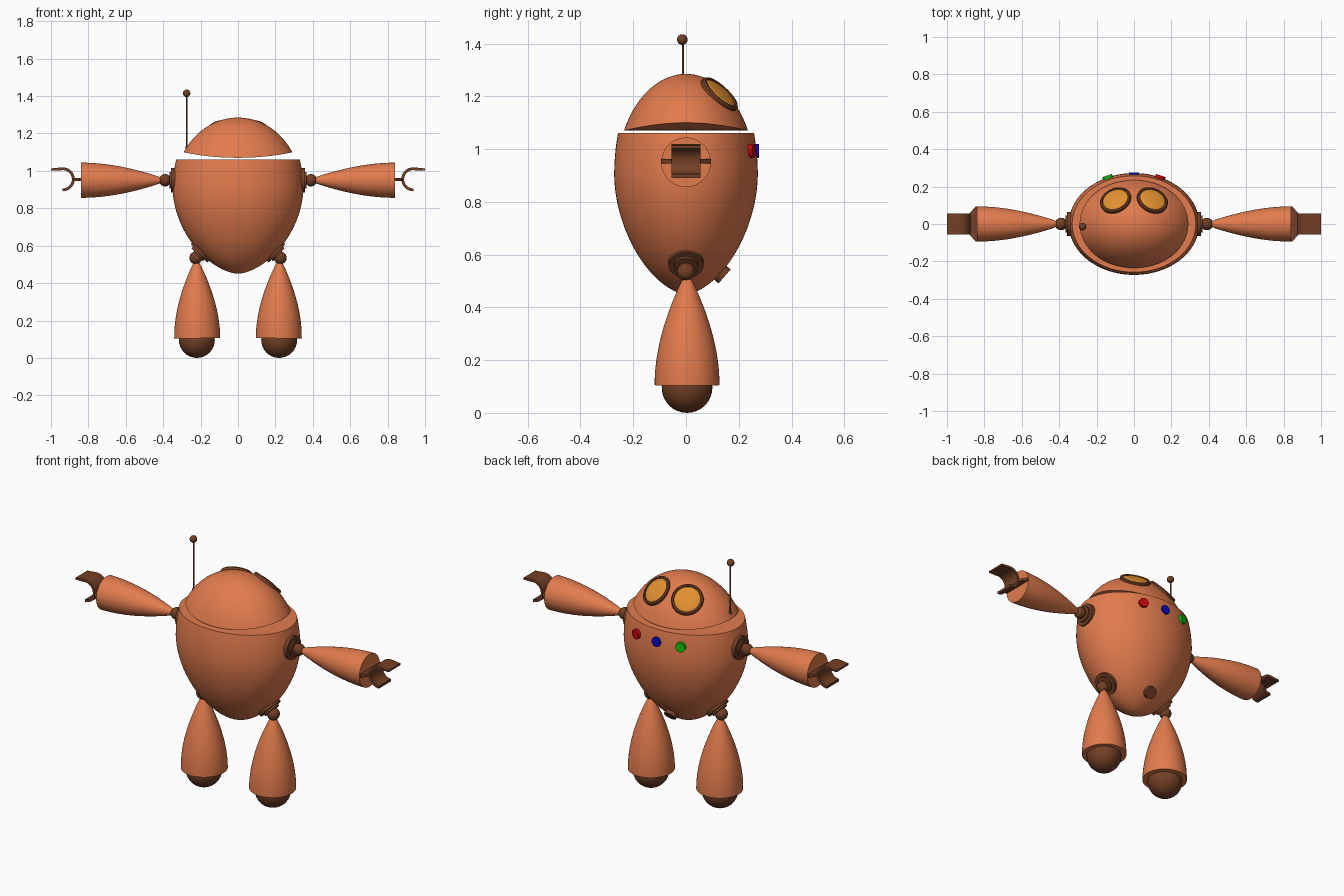
import bpy, bmesh
from math import sin, cos, pi, sqrt, asin, radians
from mathutils import Vector, Matrix

if "Cube" in bpy.data.objects:
    bpy.data.objects.remove(bpy.data.objects["Cube"], do_unlink=True)


def material(name, *rgb):
    m = bpy.data.materials.new(name)
    m.use_nodes = True
    m.diffuse_color = (*rgb, 1)
    m.node_tree.nodes["Principled BSDF"].inputs["Base Color"].default_value = (*rgb, 1)
    return m


copper = material("copper orange", 0.76, 0.2, 0.075)
brown = material("dark brown", 0.17, 0.05, 0.019)
amber = material("amber lens", 0.75, 0.28, 0.03)
red = material("red", 0.55, 0.002, 0.004)
blue = material("blue", 0.004, 0.004, 0.55)
green = material("green", 0.01, 0.5, 0.005)


def finish(name, bm, mat):
    """Turn a bmesh into a smooth object with sharp edges kept."""
    bmesh.ops.remove_doubles(bm, verts=bm.verts, dist=1e-5)
    bmesh.ops.recalc_face_normals(bm, faces=bm.faces)
    mesh = bpy.data.meshes.new(name)
    bm.to_mesh(mesh)
    bm.free()
    mesh.materials.append(mat)
    ob = bpy.data.objects.new(name, mesh)
    bpy.context.collection.objects.link(ob)
    bpy.ops.object.select_all(action='DESELECT')
    ob.select_set(True)
    bpy.context.view_layer.objects.active = ob
    bpy.ops.object.shade_smooth_by_angle(angle=radians(35))
    return ob


def skin(bm, rows, closed=True):
    """Bridge neighbouring rows of points with quads."""
    rows = [[bm.verts.new(p) for p in row] for row in rows]
    n = len(rows[0])
    for a, b in zip(rows, rows[1:]):
        for i in range(n if closed else n - 1):
            j = (i + 1) % n
            bm.faces.new((a[i], a[j], b[j], b[i]))


def lathe(name, profile, mat, loc=(0, 0, 0), axis=(0, 0, 1), squash=1, seg=48):
    """Spin (radius, height) points about an axis."""
    bm = bmesh.new()
    turn = [2 * pi * i / seg for i in range(seg)]
    skin(bm, [[(r * cos(t), r * squash * sin(t), h) for t in turn] for r, h in profile])
    rot = Vector((0, 0, 1)).rotation_difference(Vector(axis)).to_matrix().to_4x4()
    bmesh.ops.transform(bm, matrix=Matrix.Translation(loc) @ rot, verts=bm.verts)
    return finish(name, bm, mat)


def disc(name, r, depth, mat, loc, axis):
    h = depth / 2
    return lathe(name, [(0, -h), (r, -h), (r, h), (0, h)], mat, loc, axis)


def ball(name, r, mat, loc):
    arc = [pi * i / 16 for i in range(17)]
    return lathe(name, [(r * sin(a), -r * cos(a)) for a in arc], mat, loc, seg=32)


def bullet(length, radius, tip):
    """Limb profile, from a narrow tip to a wide flat end."""
    steps = [i / 16 for i in range(17)]
    side = [(tip + (radius - tip) * sin(pi / 2 * t) ** 0.9, length * t) for t in steps]
    return [(0, 0)] + side + [(0, length)]


# Egg-shaped body, cut flat at the top
base, widest, rim = 0.45, 0.9, 1.06
egg = []
for i in range(25):
    t = cos(pi / 2 * i / 24)
    egg.append((0.349 * (1 - t ** 1.8) ** 0.6, widest - (widest - base) * t))
for i in range(1, 9):
    z = widest + (rim - widest) * i / 8
    egg.append((0.349 * sqrt(1 - ((z - widest) / 0.5) ** 2), z))
lathe("body", egg + [(0, rim)], copper, squash=0.78, seg=96)

# Domed head with a saddle-shaped lower edge
HX, HY, HZ = 0.34, 0.262, 0.385
turn = [2 * pi * i / 96 for i in range(96)]


def dome_point(t, s):
    low = asin((1.07 + 0.03 * cos(t) ** 2 - widest) / HZ)
    a = low + (pi / 2 - low) * s
    return Vector((HX * cos(a) * cos(t), HY * cos(a) * sin(t), widest + HZ * sin(a)))


def underside_point(t, s):
    p = dome_point(t, 0)
    return Vector((p.x * s, p.y * s, 1.07 + (p.z - 1.07) * s * s))


bm = bmesh.new()
skin(bm, [[underside_point(t, i / 5) for t in turn] for i in range(6)]
     + [[dome_point(t, i / 20) for t in turn] for i in range(1, 21)])
finish("head", bm, copper)

# Eyes: domed lens inside a raised ring
for side, word in ((1, "left"), (-1, "right")):
    x, y = side * 0.1, 0.132
    z = widest + HZ * sqrt(1 - (x / HX) ** 2 - (y / HY) ** 2)
    normal = Vector((x / HX ** 2, y / HY ** 2, (z - widest) / HZ ** 2)).normalized()
    spot = Vector((x, y, z)) - normal * 0.012
    lathe(word + "_eye_ring", [(0.07, -0.012), (0.086, -0.012), (0.086, 0.01), (0.08, 0.016),
          (0.072, 0.016), (0.07, 0.01), (0.07, -0.012)], brown, spot, normal)
    lens = [(0.072 * cos(pi / 2 * i / 8), 0.008 + 0.014 * sin(pi / 2 * i / 8)) for i in range(9)]
    lathe(word + "_eye_lens", lens, amber, spot, normal)

# Antenna
disc("antenna_rod", 0.004, 0.3, brown, (-0.275, -0.012, 1.265), (0, 0, 1))
ball("antenna_foot", 0.012, brown, (-0.27, -0.012, 1.125))
ball("antenna_tip", 0.02, brown, (-0.275, -0.014, 1.415))

# Chest buttons and belly plug
for word, x, y, mat in (("red", 0.14, 0.248, red), ("blue", 0, 0.264, blue),
                        ("green", -0.14, 0.248, green)):
    disc(word + "_button", 0.027, 0.024, mat, (x, y, 0.993), (x * 0.6, y, 0))
disc("belly_plug", 0.035, 0.03, brown, (0, 0.135, 0.527), (0, 0.75, -0.65))

# Claw outline in x and z: straight upper finger, arc, short lower finger
claw_mid = Vector((0.937, 0.955))
arc = [radians(80 + 190 * i / 20) for i in range(21)]


def claw_edge(r, finger_z):
    return [(1.0, finger_z)] + [(claw_mid.x + r * cos(a), claw_mid.y + r * sin(a)) for a in arc]


for side, word in ((1, "left"), (-1, "right")):
    # Arm
    lathe(word + "_shoulder_plate", [(0, -0.03), (0.065, -0.03), (0.065, 0.012), (0.045, 0.012),
          (0.045, 0.022), (0, 0.022)], brown, (side * 0.345, 0, 0.95), (side, 0, 0))
    ball(word + "_shoulder_ball", 0.033, brown, (side * 0.39, 0, 0.95))
    lathe(word + "_arm", bullet(0.43, 0.094, 0.014), copper,
          (side * 0.41, 0, 0.95), (side, 0, 0))

    # Tapered wrist plate
    bm = bmesh.new()
    plan = [(0.835, -0.094), (0.847, -0.094), (0.88, -0.055),
            (0.88, 0.055), (0.847, 0.094), (0.835, 0.094)]
    skin(bm, [[(side * x, y, z) for x, y in plan] for z in (0.946, 0.962)])
    bmesh.ops.holes_fill(bm, edges=bm.edges)
    finish(word + "_wrist", bm, brown)

    # Claw
    bm = bmesh.new()
    outer, inner = claw_edge(0.064, 1.013), claw_edge(0.049, 1.003)
    skin(bm, [[Vector((side * x, y, z)) for x, z in edge] for edge, y in
              ((outer, -0.055), (outer, 0.055), (inner, 0.055), (inner, -0.055), (outer, -0.055))],
         closed=False)
    bmesh.ops.remove_doubles(bm, verts=bm.verts, dist=1e-5)
    bmesh.ops.holes_fill(bm, edges=bm.edges)
    finish(word + "_claw", bm, brown)

    # Leg
    lathe(word + "_hip_plate", [(0, -0.035), (0.066, -0.035), (0.066, 0.008), (0.046, 0.008),
          (0.046, 0.02), (0, 0.02)], brown, (side * 0.203, 0, 0.565), (side, 0, -0.9))
    ball(word + "_hip_ball", 0.034, brown, (side * 0.226, 0, 0.535))
    lathe(word + "_leg", bullet(0.41, 0.123, 0.012), copper,
          (side * 0.222, 0.004, 0.515), (side * -0.01, 0, -1))
    ball(word + "_foot", 0.096, brown, (side * 0.22, 0.004, 0.096))
